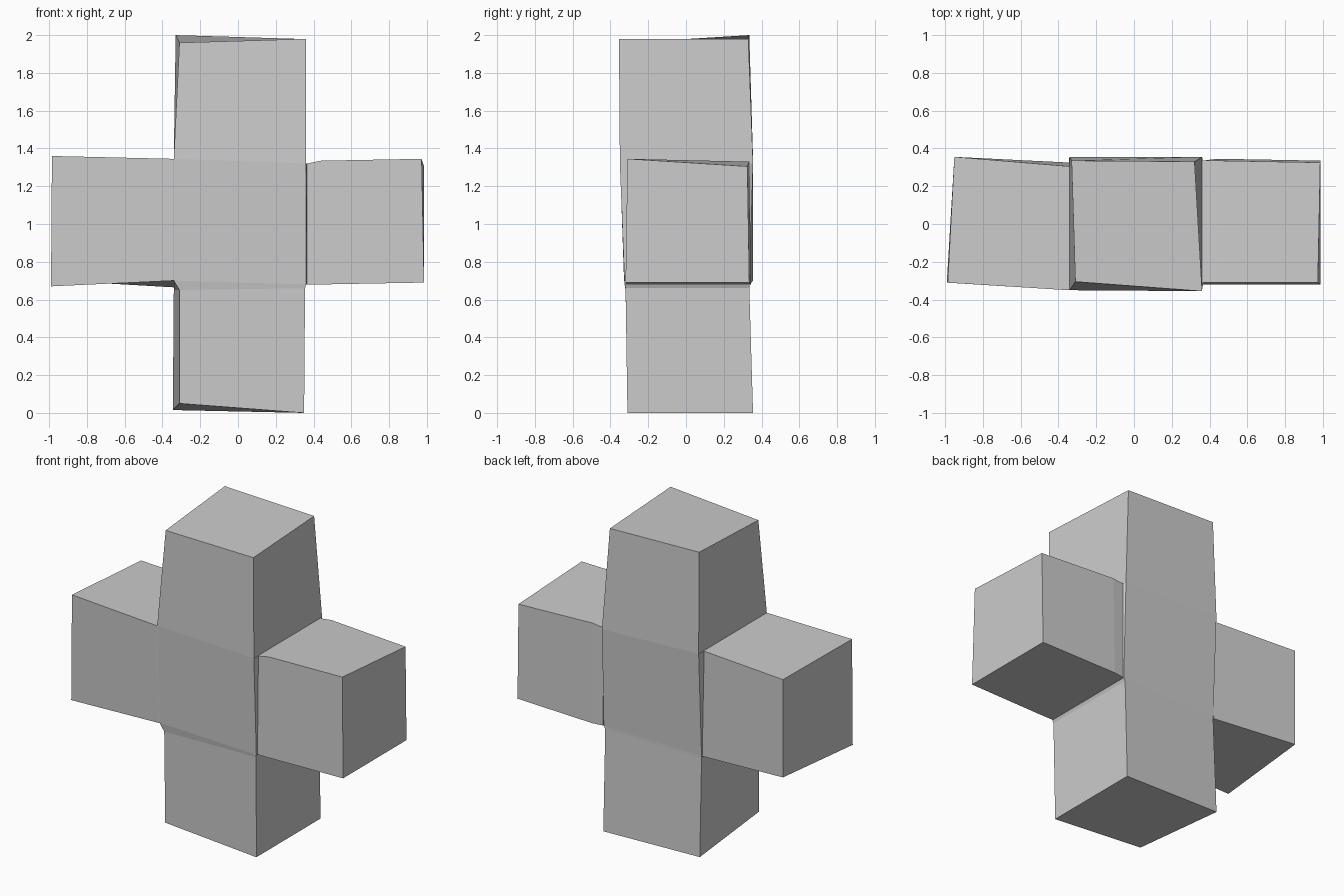
import bpy
import bmesh

if "Cube" in bpy.data.objects:
    bpy.data.objects.remove(bpy.data.objects["Cube"], do_unlink=True)

# One plain grey material
grey = bpy.data.materials.new("plain grey")
grey.use_nodes = True
colour = (0.6, 0.6, 0.6, 1.0)
grey.diffuse_color = colour
shader = grey.node_tree.nodes["Principled BSDF"]
shader.inputs["Base Color"].default_value = colour
shader.inputs["Roughness"].default_value = 0.8


def loft(name, rings, cap_start=True, openings=()):
    """Skin a stack of four-cornered rings; openings are (section, side) left out."""
    bm = bmesh.new()
    rows = [[bm.verts.new(corner) for corner in ring] for ring in rings]
    for section, (low, high) in enumerate(zip(rows, rows[1:])):
        for side in range(4):
            if (section, side) in openings:
                continue
            after = (side + 1) % 4
            bm.faces.new((low[side], low[after], high[after], high[side]))
    bm.faces.new(rows[-1])
    if cap_start:
        bm.faces.new(rows[0][::-1])
    bmesh.ops.recalc_face_normals(bm, faces=bm.faces)
    mesh = bpy.data.meshes.new(name)
    bm.to_mesh(mesh)
    bm.free()
    mesh.materials.append(grey)
    obj = bpy.data.objects.new(name, mesh)
    bpy.context.scene.collection.objects.link(obj)
    return obj


# Trunk rings, corners in order: front -x, front +x, back +x, back -x
base = [(-.31, -.31, .05), (.35, -.31, 0), (.35, .355, 0), (-.345, .35, .015)]
waist = [(-.31, -.32, .65), (.355, -.32, .66), (.35, .335, .66), (-.34, .325, .65)]
hips = [(-.34, -.325, .70), (.36, -.325, .68), (.36, .335, .68), (-.34, .325, .665)]
shoulders = [(-.34, -.35, 1.345), (.36, -.35, 1.32), (.36, .355, 1.32), (-.34, .355, 1.345)]
top = [(-.31, -.305, 1.96), (.36, -.355, 1.98), (.32, .33, 1.98), (-.33, .335, 2)]

# The trunk is open where the arms join it
loft("trunk", [base, waist, hips, shoulders, top], openings={(2, 1), (2, 3)})

# Arm rings, corners in order: front low, back low, back high, front high
loft("left_arm", [
    [hips[1], hips[2], shoulders[2], shoulders[1]],
    [(.365, -.32, .68), (.365, .335, .68), (.365, .335, 1.32), (.365, -.31, 1.32)],
    [(.44, -.32, .68), (.44, .345, .68), (.44, .335, 1.33), (.44, -.31, 1.335)],
    [(.985, -.32, .69), (.985, .335, .69), (.985, .325, 1.305), (.972, -.31, 1.345)],
], cap_start=False)

loft("right_arm", [
    [hips[0], hips[3], shoulders[3], shoulders[0]],
    [(-.345, -.328, .70), (-.345, .325, .665), (-.345, .305, 1.345), (-.345, -.35, 1.345)],
    [(-.99, -.31, .67), (-.95, .355, .70), (-.95, .355, 1.34), (-.985, -.31, 1.36)],
], cap_start=False)
